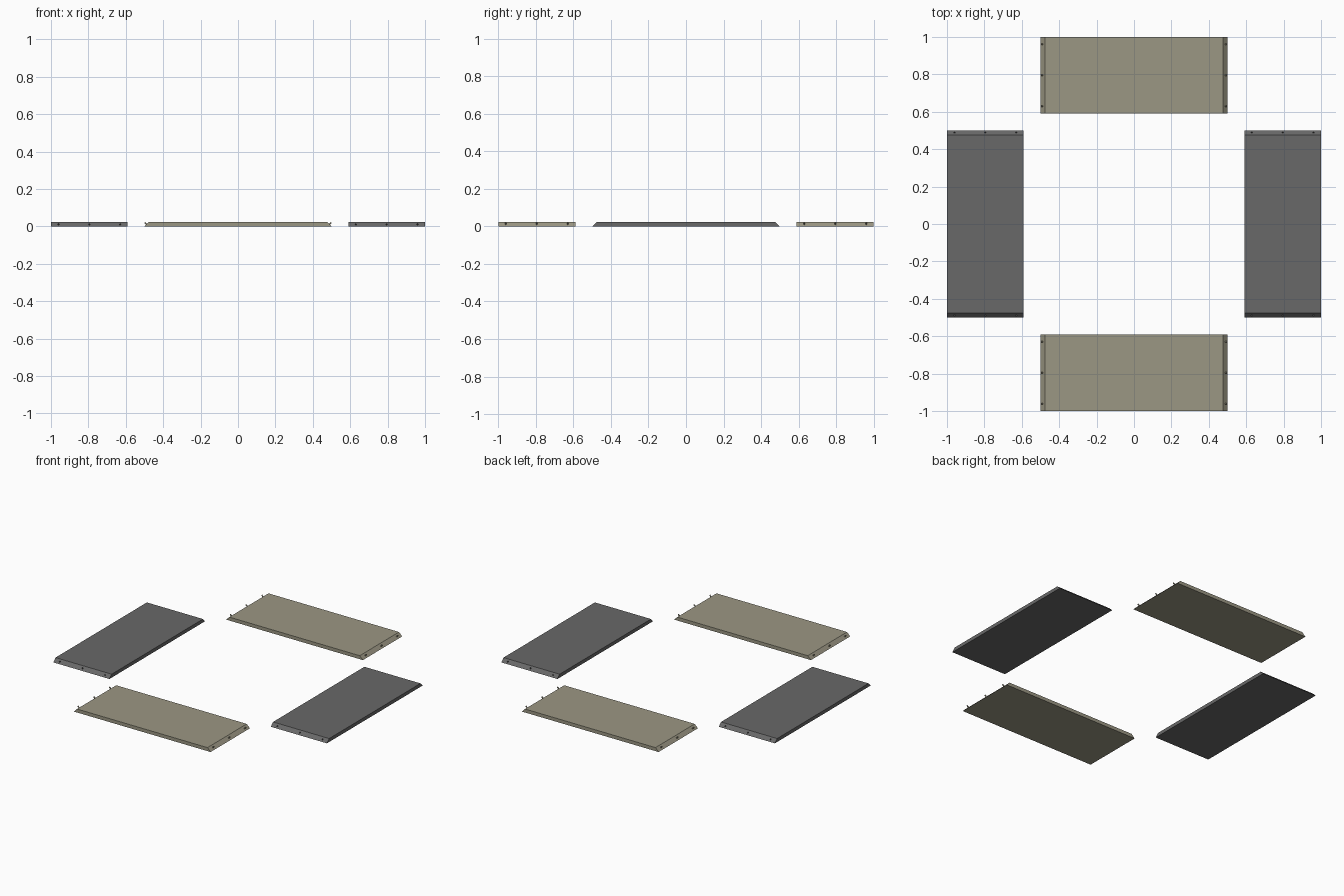
import bpy, bmesh, math
from mathutils import Vector, Matrix

if "Cube" in bpy.data.objects:
    bpy.data.objects.remove(bpy.data.objects["Cube"])

T = 0.023            # board thickness, also the 45 degree mitre inset
W = 0.41             # board width
SPACING = 0.165      # distance between dowels along a mitre


def material(name, rgb):
    m = bpy.data.materials.new(name)
    m.diffuse_color = (*rgb, 1)
    m.use_nodes = True
    m.node_tree.nodes["Principled BSDF"].inputs["Base Color"].default_value = m.diffuse_color
    return m


def add_object(name, bm, mat=None):
    bmesh.ops.recalc_face_normals(bm, faces=bm.faces)
    me = bpy.data.meshes.new(name)
    bm.to_mesh(me)
    bm.free()
    ob = bpy.data.objects.new(name, me)
    bpy.context.collection.objects.link(ob)
    if mat:
        me.materials.append(mat)
    return ob


def board_mesh(turn):
    # mitred side profile swept across the board width
    bm = bmesh.new()
    profile = [(-0.5, 0), (0.5, 0), (0.5 - T, T), (-0.5 + T, T)]
    face = bm.faces.new([bm.verts.new((x, -1, z)) for x, z in profile])
    swept = bmesh.ops.extrude_face_region(bm, geom=[face])
    bmesh.ops.translate(bm, vec=(0, W, 0),
                        verts=[v for v in swept["geom"] if isinstance(v, bmesh.types.BMVert)])
    bmesh.ops.transform(bm, matrix=turn, verts=bm.verts)
    return bm


def pegs_mesh(turn, radius, inner, outer):
    # three cylinders square to the mitre face at each end
    bm = bmesh.new()
    for side in (-1, 1):
        axis = Vector((side, 0, 1)).normalized()
        tilt = axis.to_track_quat('Z', 'Y').to_matrix().to_4x4()
        for k in (-1, 0, 1):
            base = Vector((side * (0.5 - T / 2), -1 + W / 2 + k * SPACING, T / 2))
            centre = base + axis * (outer + inner) / 2
            bmesh.ops.create_cone(bm, cap_ends=True, segments=16, radius1=radius,
                                  radius2=radius, depth=outer - inner,
                                  matrix=turn @ Matrix.Translation(centre) @ tilt)
    return bm


beige = material("beige", (0.33, 0.31, 0.23))
dark = material("dark_grey", (0.14, 0.14, 0.14))

# four boards laid out around the centre
for i, place in enumerate(("front", "right", "back", "left")):
    turn = Matrix.Rotation(i * math.pi / 2, 4, 'Z')
    if i % 2 == 0:
        # boards with dowels
        add_object(place + "_board", board_mesh(turn), beige)
        add_object(place + "_dowels", pegs_mesh(turn, 0.004, -0.003, 0.014), beige)
    else:
        # boards with matching dowel holes
        board = add_object(place + "_board", board_mesh(turn), dark)
        cutter = add_object(place + "_hole_cutter", pegs_mesh(turn, 0.0045, -0.012, 0.006), dark)
        cutter.hide_render = True
        cutter.hide_viewport = True
        mod = board.modifiers.new("dowel_holes", 'BOOLEAN')
        mod.operation = 'DIFFERENCE'
        mod.solver = 'EXACT'
        mod.object = cutter
